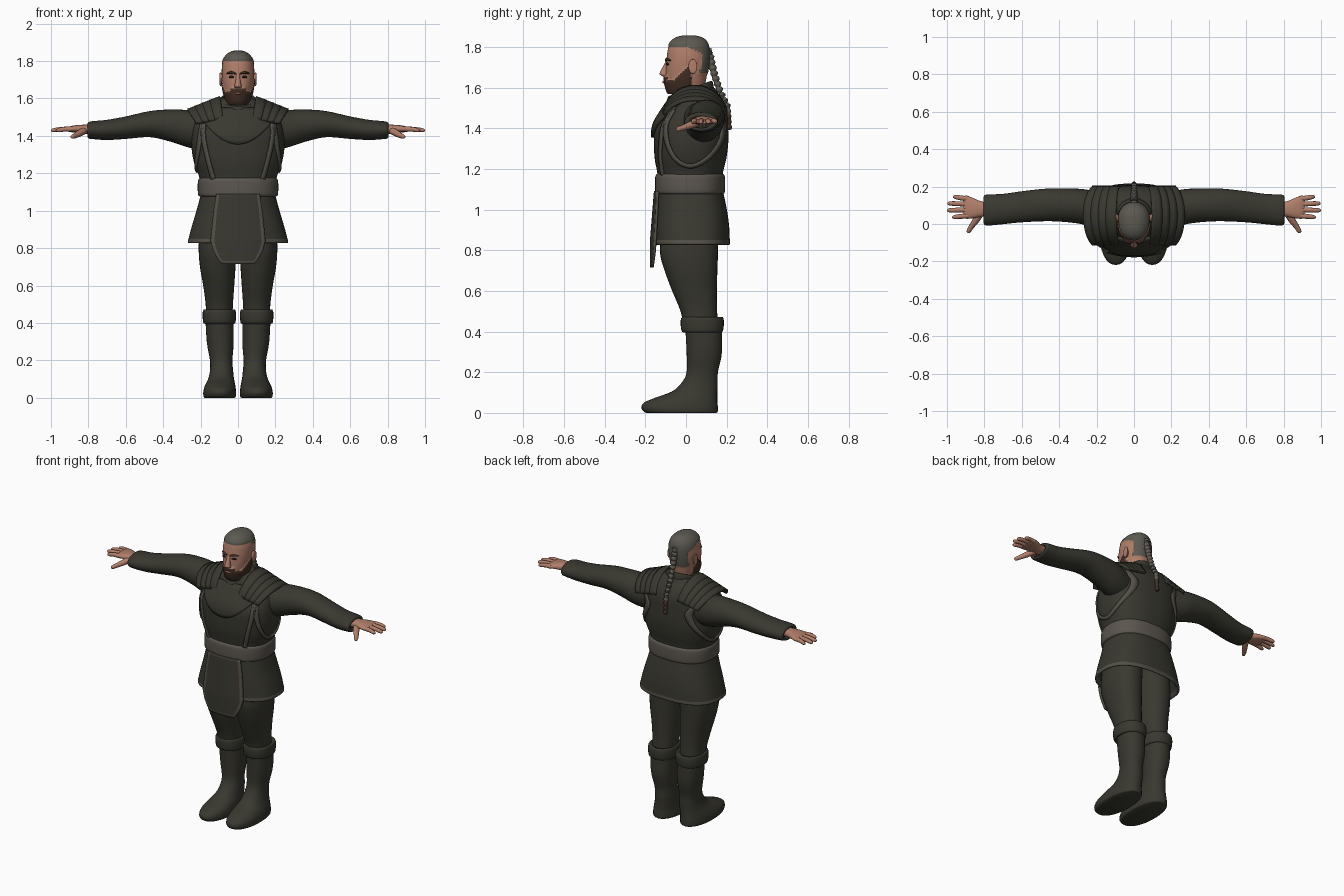
import bpy, bmesh, math
from mathutils import Vector
from mathutils.bvhtree import BVHTree

if "Cube" in bpy.data.objects:
    bpy.data.objects.remove(bpy.data.objects["Cube"])


def material(name, rgb):
    m = bpy.data.materials.new(name)
    m.diffuse_color = (*rgb, 1)
    m.use_nodes = True
    m.node_tree.nodes["Principled BSDF"].inputs["Base Color"].default_value = m.diffuse_color
    return m


CLOTH = material("dark cloth", (0.040, 0.039, 0.029))
TRIM = material("grey trim", (0.085, 0.077, 0.062))
BELT = material("belt leather", (0.105, 0.092, 0.078))
SKIN = material("skin", (0.44, 0.21, 0.145))
LIPS = material("lips", (0.28, 0.11, 0.08))
HAIR = material("grey hair", (0.105, 0.10, 0.08))
BEARD = material("brown beard", (0.055, 0.028, 0.018))
EYE = material("dark eye", (0.02, 0.016, 0.014))


def spline(pts, sub):
    """Catmull-Rom points through tuples of any length."""
    out = []
    for i in range(len(pts) - 1):
        a, b, c, d = (pts[min(max(i + k, 0), len(pts) - 1)] for k in (-1, 0, 1, 2))
        for j in range(sub):
            t = j / sub
            out.append(tuple(0.5 * (2 * q + (r - p) * t + (2 * p - 5 * q + 4 * r - s) * t * t
                             + (3 * q - p - 3 * r + s) * t ** 3) for p, q, r, s in zip(a, b, c, d)))
    return out + [tuple(pts[-1])]


def lerp(table, t):
    for (a, p), (b, q) in zip(table, table[1:]):
        if t <= b:
            return p + (q - p) * (t - a) / (b - a)
    return table[-1][1]


def build(name, verts, faces, mats, rule=None, warp=None, s=1):
    me = bpy.data.meshes.new(name)
    me.from_pydata([(v[0] * s, v[1], v[2]) for v in verts], [], faces)
    for m in mats:
        me.materials.append(m)
    for i, p in enumerate(me.polygons):
        p.material_index = rule(i, p.center) if rule else 0
    if warp:
        for v in me.vertices:
            v.co = warp(v.co.copy())
    bm = bmesh.new()
    bm.from_mesh(me)
    bmesh.ops.recalc_face_normals(bm, faces=bm.faces)
    bm.to_mesh(me)
    bm.free()
    ob = bpy.data.objects.new(name, me)
    bpy.context.collection.objects.link(ob)
    return ob


def skin_rings(name, rings, mats, **kw):
    n = len(rings[0])
    faces = [(i * n + j, i * n + (j + 1) % n, (i + 1) * n + (j + 1) % n, (i + 1) * n + j)
             for i in range(len(rings) - 1) for j in range(n)]
    faces += [tuple(range(n)), tuple(range((len(rings) - 1) * n, len(rings) * n))]
    return build(name, [v for r in rings for v in r], faces, mats, **kw)


def loft(name, rings, *mats, axis='z', n=32, p=2.0, sub=4, **kw):
    """Rings are (position, centre a, centre b, radius a, radius b); superellipse sections."""
    out = []
    for t, ca, cb, ra, rb in spline(rings, sub):
        ring = []
        for j in range(n):
            w = 2 * math.pi * j / n
            c, d = math.cos(w), math.sin(w)
            a = ca + ra * math.copysign(abs(c) ** (2 / p), c)
            b = cb + rb * math.copysign(abs(d) ** (2 / p), d)
            ring.append((a, b, t) if axis == 'z' else (t, a, b))
        out.append(ring)
    return skin_rings(name, out, mats, **kw)


def tube(name, pts, *mats, n=12, sub=4, **kw):
    """Round sweep through (x, y, z, radius) points."""
    path, out = spline(pts, sub), []
    for i, q in enumerate(path):
        d = Vector(path[min(i + 1, len(path) - 1)][:3]) - Vector(path[max(i - 1, 0)][:3])
        ref = Vector((0, 0, 1)) if abs(d.z) < 0.8 * d.length else Vector((1, 0, 0))
        u = d.cross(ref).normalized()
        v = d.cross(u).normalized()
        out.append([Vector(q[:3]) + q[3] * (u * math.cos(w) + v * math.sin(w))
                    for w in (2 * math.pi * k / n for k in range(n))])
    return skin_rings(name, out, mats, **kw)


def panel(name, fn, nu, nv, thick, *mats, **kw):
    """Thickened grid of fn(u, v), with u and v in 0..1."""
    verts = [fn(i / nu, j / nv) for i in range(nu + 1) for j in range(nv + 1)]
    w = nv + 1
    faces = [(i * w + j, i * w + j + 1, (i + 1) * w + j + 1, (i + 1) * w + j) for i in range(nu) for j in range(nv)]
    ob = build(name, verts, faces, mats, **kw)
    mod = ob.modifiers.new("thickness", 'SOLIDIFY')
    mod.thickness, mod.offset = thick, 0
    return ob


# Torso, belt and skirt
torso = loft("torso", [(1.08, 0, .02, .2, .16), (1.17, 0, .02, .205, .16), (1.25, 0, .022, .233, .176),
                       (1.33, 0, .025, .248, .183), (1.41, 0, .026, .245, .181), (1.48, 0, .043, .232, .16),
                       (1.53, 0, .052, .2, .135), (1.57, 0, .05, .15, .11), (1.6, 0, .04, .09, .09)],
             CLOTH, n=64, p=2.4)
loft("belt", [(1.075, 0, .02, .195, .155), (1.08, 0, .02, .21, .168), (1.1, 0, .02, .215, .172),
              (1.15, 0, .02, .215, .172), (1.17, 0, .02, .21, .168), (1.178, 0, .02, .195, .155)],
     BELT, n=64, p=2.4)
loft("skirt", [(1.1, 0, .02, .195, .16), (1.0, 0, .027, .222, .174), (.92, 0, .03, .246, .182),
               (.86, 0, .031, .262, .184), (.83, 0, .031, .268, .185), (.835, 0, .031, .25, .17),
               (.9, 0, .03, .225, .16), (1.0, 0, .025, .19, .14)],
     CLOTH, TRIM, n=64, p=2.5, rule=lambda i, c: int(c.z < .853))

# Details laid onto the torso by casting rays at it
tree = BVHTree.FromPolygons([v.co.copy() for v in torso.data.vertices],
                            [tuple(p.vertices) for p in torso.data.polygons])


def on_torso(p, d, lift):
    p, d = Vector(p), Vector(d)
    hit, nor = tree.ray_cast(p, d)[:2]
    if hit is None:
        hit, nor = tree.find_nearest(p + d * .3)[:2]
    return hit + nor * lift


def strip(name, path, width, embed, d, s):
    pts = spline(path, 8)

    def fn(u, v):
        i = round(u * (len(pts) - 1))
        a, b = Vector(pts[max(i - 1, 0)]), Vector(pts[min(i + 1, len(pts) - 1)])
        t = (b - a).normalized()
        q = Vector(pts[i]) + Vector((-t.y, t.x)) * width * (v - .5)
        return on_torso(embed(q), d, .004)
    panel(name, fn, len(pts) - 1, 2, .009, TRIM, s=s)


def bib(u, v):
    x = (u - .5) * .37
    low = 1.355 + 3.6 * x * x
    return on_torso((x, -.5, low + (1.545 - low) * v), (0, 1, 0), .005)


panel("chest_yoke", bib, 32, 10, .016, CLOTH)

# Front flap with trimmed edge
HALF = [(0, .115), (.25, .13), (.68, .146), (.82, .13), (.92, .108), (1, .085)]


def flap(u, v):
    x = (2 * u - 1) * lerp(HALF, v)
    return (x, -.152 - .02 * min(v * 1.5, 1) + x * x, 1.09 - .375 * v)


panel("front_flap", flap, 28, 24, .012, CLOTH, TRIM,
      rule=lambda i, c: int(i // 24 < 2 or i // 24 > 25 or i % 24 == 23))

# Collar: two leaning rings
lean = lambda co: Vector((co.x, co.y, co.z + .36 * (co.y - .02)))
for name, z, k in (("collar_outer", 1.49, 1.13), ("collar_inner", 1.53, 1.0)):
    loft(name, [(z, 0, .02, .12 * k, .12 * k), (z + .035, 0, .02, .108 * k, .116 * k), (z + .06, 0, .02, .1 * k, .11 * k),
                (z + .065, 0, .02, .092 * k, .1 * k), (z + .045, 0, .02, .085 * k, .09 * k), (z, 0, .02, .08, .08)],
         CLOTH, n=48, warp=lean)


# Head with shaved sides, hair on top and a beard
def head_rule(i, c):
    if z_hair(c):
        return 1
    return 2 if is_beard(c) else 0


def z_hair(c):
    return (c.z > 1.802 - max(0, c.y) * .5) or (c.y > .055 and abs(c.x) < .068 and c.z > 1.67)


def is_beard(c):
    return 1.572 < c.z < 1.637 + max(0, c.y + .06) * .85 + (.018 if c.y < -.08 and abs(c.x) < .04 else 0) and c.y < .025


def head_warp(co):
    if z_hair(co):
        o, k = Vector((0, .01, 1.7)), 1.04
    elif is_beard(co):
        o, k = Vector((0, .01, 1.66)), 1.09
    else:
        return co
    return o + (co - o) * k


loft("head", [(1.5, 0, .04, .06, .065), (1.54, 0, .035, .062, .07), (1.575, 0, .01, .06, .09),
              (1.605, 0, 0, .067, .094), (1.645, 0, 0, .077, .1), (1.7, 0, .005, .085, .104), (1.755, 0, .01, .087, .104),
              (1.8, 0, .012, .08, .098), (1.83, 0, .014, .06, .08), (1.847, 0, .015, .032, .046), (1.851, 0, .015, .004, .006)],
     SKIN, HAIR, BEARD, n=72, p=2.15, sub=6, rule=head_rule, warp=head_warp)
loft("nose", [(1.735, 0, -.09, .01, .008), (1.71, 0, -.098, .011, .012), (1.68, 0, -.106, .016, .02),
              (1.665, 0, -.107, .02, .022), (1.655, 0, -.1, .016, .014)], SKIN, n=16)
tube("lips", [(-.024, -.102, 1.626, .003), (0, -.11, 1.628, .007), (.024, -.102, 1.626, .003)], LIPS, n=8)

# Braid with a brown end
braid = [(0, .085, 1.79, .012)]
for k in range(15):
    t = k / 14
    y = lerp([(0, .112), (.3, .14), (.5, .165), (.72, .205), (1, .213)], t)
    braid += [(0, y, 1.775 - .37 * t, .022 - .008 * t), (0, y + .002, 1.762 - .37 * t, .015 - .007 * t)]
tube("braid", braid, HAIR, BEARD, sub=2, rule=lambda i, c: int(c.z < 1.47))

for s, side in ((1, "left"), (-1, "right")):
    # Face details
    loft(side + "_ear", [(.078, .03, 1.7, .012, .025), (.09, .032, 1.703, .02, .035), (.097, .036, 1.704, .019, .034),
                         (.099, .036, 1.704, .008, .02)], SKIN, axis='x', n=16, s=s)
    tube(side + "_eye", [(.022, -.096, 1.714, .003), (.035, -.091, 1.716, .007), (.048, -.085, 1.714, .003)], EYE, n=8, s=s)
    tube(side + "_brow", [(.012, -.1, 1.732, .004), (.035, -.095, 1.739, .007), (.06, -.076, 1.734, .003)], BEARD, n=8, s=s)

    # Coat trims
    strip(side + "_chest_trim", [(.178, 1.5), (.183, 1.4), (.16, 1.28), (.13, 1.17)], .022,
          lambda q: (q.x, -.5, q.y), (0, 1, 0), s)
    strip(side + "_armhole_trim", [(-.06, 1.49), (-.095, 1.42), (-.09, 1.33), (-.05, 1.25), (.02, 1.215), (.1, 1.25),
                                   (.165, 1.33), (.18, 1.42), (.15, 1.49)], .02,
          lambda q: (.5, q.x, q.y), (-1, 0, 0), s)

    # Overlapping shoulder plates
    for i in range(4):
        def plate(u, v):
            a = math.radians(22 + 136 * u)
            top = 1.607 - .016 * i - .02 * v
            return ((.095 + .04 * i + .055 * v) * (.72 + .28 * math.sin(a)), .045 - .166 * math.cos(a),
                    1.42 + (top - 1.42) * math.sin(a))
        panel(f"{side}_shoulder_plate_{i + 1}", plate, 20, 3, .013, CLOTH, s=s)

    # Sleeve and hand
    loft(side + "_sleeve", [(.15, .06, 1.42, .1, .1), (.26, .09, 1.437, .095, .1), (.36, .1, 1.455, .09, .086),
                            (.47, .102, 1.463, .087, .07), (.6, .092, 1.444, .083, .06), (.7, .08, 1.432, .081, .054),
                            (.775, .075, 1.431, .083, .048), (.8, .075, 1.43, .078, .043), (.802, .075, 1.43, .06, .03),
                            (.78, .075, 1.43, .05, .028)], CLOTH, axis='x', s=s)
    loft(side + "_palm", [(.77, .078, 1.435, .034, .026), (.82, .08, 1.436, .042, .024), (.86, .085, 1.438, .054, .02),
                          (.895, .09, 1.436, .062, .016), (.912, .091, 1.434, .055, .01)], SKIN, axis='x', n=20, p=2.4, s=s)
    for name, y0, y1, tip in (("index", .044, .037, .972), ("middle", .076, .073, .999),
                              ("ring", .107, .11, .997), ("little", .134, .145, .968)):
        m = (.885 + tip) / 2
        tube(f"{side}_{name}_finger", [(.885, y0, 1.436, .014), (m, (y0 + y1) / 2, 1.436, .013),
                                       (tip - .012, y1, 1.43, .011), (tip, y1, 1.429, .004)], SKIN, n=10, s=s)
    tube(side + "_thumb", [(.82, .06, 1.43, .02), (.845, .02, 1.415, .018), (.87, -.015, 1.402, .014),
                           (.885, -.04, 1.395, .011), (.889, -.047, 1.393, .004)], SKIN, n=10, s=s)

    # Leg, boot and cuff
    loft(side + "_leg", [(.98, .1, .02, .095, .13), (.88, .107, .017, .1, .14), (.78, .11, .015, .1, .142),
                         (.69, .108, .026, .094, .128), (.6, .103, .042, .083, .11), (.5, .1, .063, .073, .09),
                         (.42, .1, .075, .07, .085)], CLOTH, s=s, p=2.2)
    loft(side + "_boot_cuff", [(.395, .1, .082, .07, .085), (.4, .1, .08, .085, .1), (.43, .1, .08, .089, .106),
                               (.462, .1, .08, .088, .105), (.472, .1, .08, .08, .097), (.465, .1, .08, .066, .08)],
         CLOTH, s=s, p=2.2)
    loft(side + "_boot", [(.44, .1, .085, .075, .09), (.3, .095, .09, .072, .087), (.2, .09, .08, .06, .077),
                          (.145, .088, .066, .062, .09), (.105, .09, .042, .068, .112), (.075, .094, .002, .078, .152),
                          (.05, .097, -.026, .085, .181), (.025, .098, -.031, .088, .188), (.006, .098, -.026, .086, .182),
                          (0, .098, -.022, .08, .172)], CLOTH, s=s, p=2.2)

for ob in bpy.context.collection.objects:
    ob.select_set(True)
    bpy.context.view_layer.objects.active = ob
bpy.ops.object.shade_smooth_by_angle(angle=math.radians(50))
